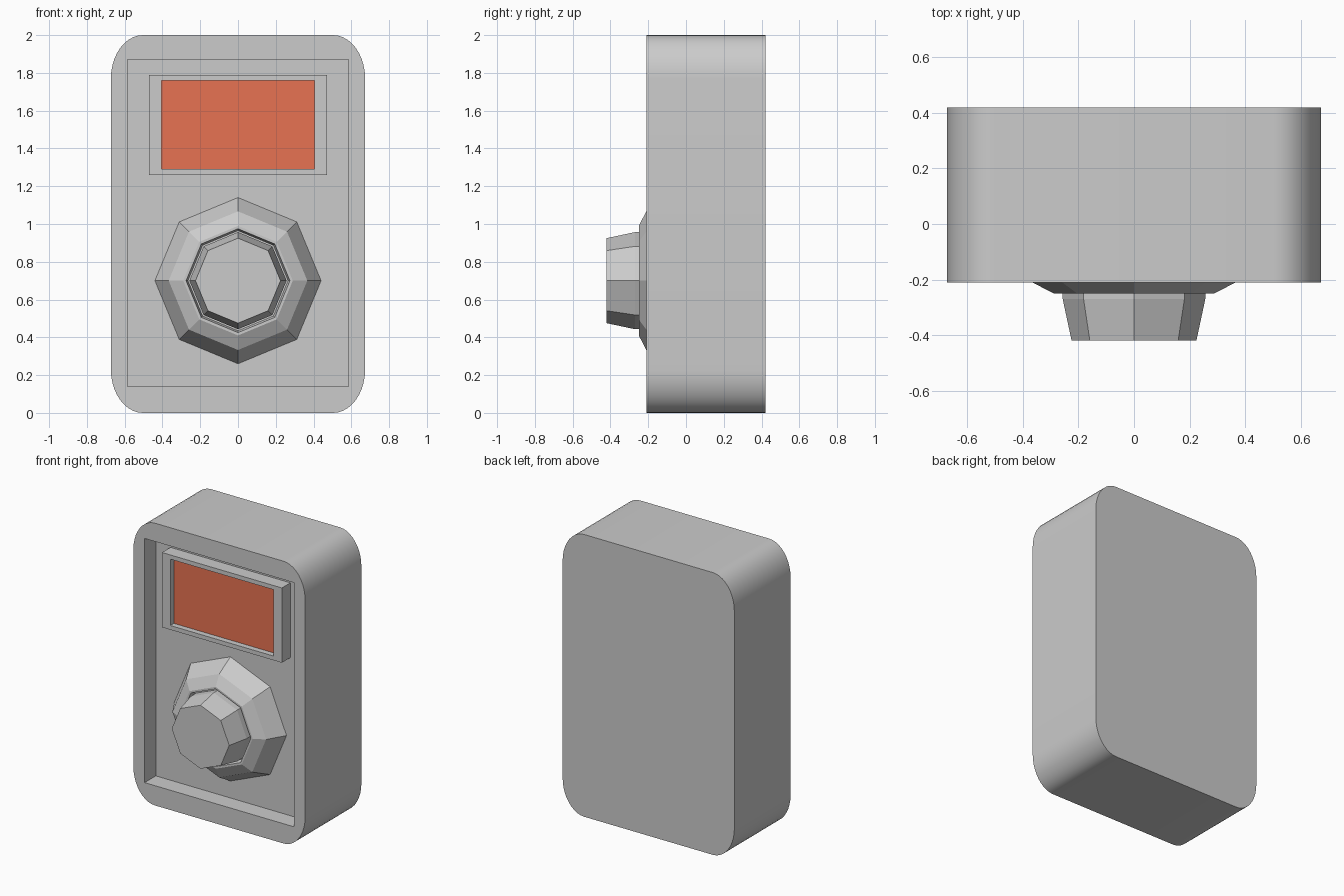
import bpy, bmesh, math

if "Cube" in bpy.data.objects:
    bpy.data.objects.remove(bpy.data.objects["Cube"])

FACE, FLOOR, BACK = -0.21, -0.085, 0.42   # case front, recess floor, case back
KNOB_Z = 0.70


def loft(name, loops, cap_start=True, cap_end=True):
    """Skin equal-length loops of points, cap the ends, merge doubled points."""
    bm = bmesh.new()
    rings = [[bm.verts.new(p) for p in loop] for loop in loops]
    n = len(rings[0])
    for a, b in zip(rings, rings[1:]):
        for i in range(n):
            j = (i + 1) % n
            bm.faces.new((a[i], a[j], b[j], b[i]))
    if cap_start:
        bm.faces.new(rings[0])
    if cap_end:
        bm.faces.new(rings[-1])
    bmesh.ops.remove_doubles(bm, verts=bm.verts[:], dist=1e-5)
    bmesh.ops.recalc_face_normals(bm, faces=bm.faces[:])
    mesh = bpy.data.meshes.new(name)
    bm.to_mesh(mesh)
    bm.free()
    obj = bpy.data.objects.new(name, mesh)
    bpy.context.collection.objects.link(obj)
    return obj


def rect(hx, z0, z1, y):
    return [(hx, y, z1), (-hx, y, z1), (-hx, y, z0), (hx, y, z0)]


def octagon(r, y):
    return [(r * math.sin(i * math.pi / 4), y, KNOB_Z + r * math.cos(i * math.pi / 4))
            for i in range(8)]


# Rounded case outline with the matching recess corner for every point
SEG, RX, RZ = 10, 0.17, 0.23
outline, corners = [], []
for q, (sx, sz) in enumerate([(1, 1), (-1, 1), (-1, -1), (1, -1)]):
    for k in range(SEG + 1):
        a = math.pi / 2 * (q + k / SEG)
        outline.append((sx * (0.673 - RX) + RX * math.cos(a),
                        1 + sz * (1 - RZ) + RZ * math.sin(a)))
        corners.append((sx * 0.585, 1.87 if sz > 0 else 0.14))


def at(points, y):
    return [(x, y, z) for x, z in points]


# Case: back, side wall, front rim, recess wall and floor
case = loft("case", [at(outline, BACK), at(outline, FACE),
                     at(corners, FACE), at(corners, FLOOR)])
bpy.context.view_layer.objects.active = case
case.select_set(True)
bpy.ops.object.shade_smooth_by_angle(angle=math.radians(30))

# Screen frame and the coloured screen set into it
loft("screen_frame", [rect(0.47, 1.26, 1.79, FLOOR), rect(0.47, 1.26, 1.79, -0.18),
                      rect(0.405, 1.29, 1.76, -0.18), rect(0.405, 1.29, 1.76, -0.14)],
     cap_start=False, cap_end=False)
screen = loft("screen", [rect(0.405, 1.29, 1.76, FLOOR), rect(0.405, 1.29, 1.76, -0.14)],
              cap_start=False)
red = bpy.data.materials.new("screen_red")
red.diffuse_color = (0.8, 0.17, 0.085, 1)
red.use_nodes = True
red.node_tree.nodes["Principled BSDF"].inputs["Base Color"].default_value = red.diffuse_color
screen.data.materials.append(red)

# Eight-sided dial base with a groove around the knob
loft("dial_base", [octagon(r, y) for r, y in
                   [(0.44, FLOOR), (0.367, FACE), (0.29, -0.25), (0.275, -0.25), (0.265, -0.21)]],
     cap_start=False)

# Tapered knob
loft("knob", [octagon(r, y) for r, y in [(0.257, -0.21), (0.257, -0.27), (0.225, -0.42)]],
     cap_start=False)
